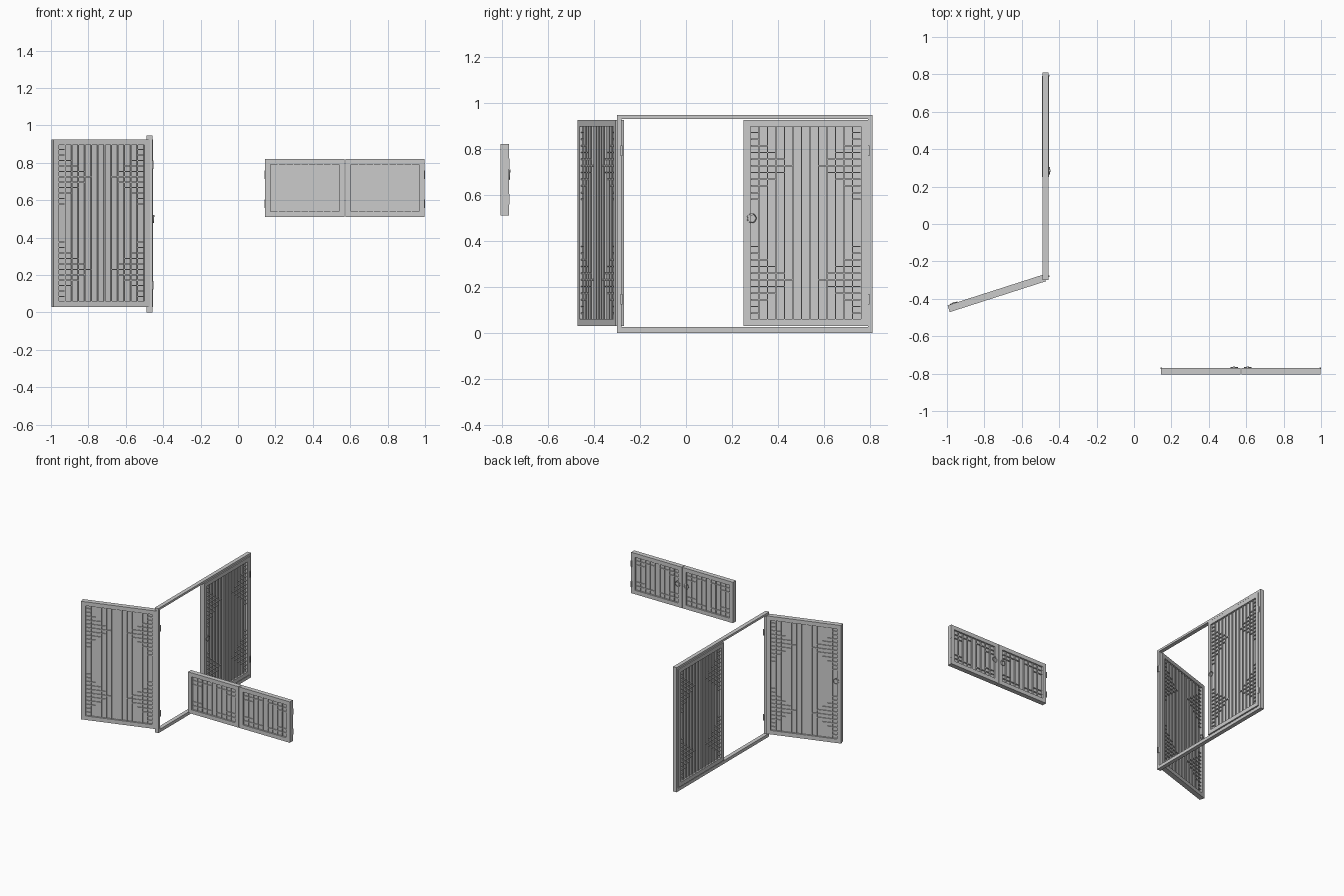
import bpy, bmesh, math
from mathutils import Matrix, Vector

if "Cube" in bpy.data.objects:
    bpy.data.objects.remove(bpy.data.objects["Cube"])

grey = bpy.data.materials.new("plain_grey")
grey.use_nodes = True
grey.diffuse_color = (0.6, 0.6, 0.6, 1)
grey.node_tree.nodes["Principled BSDF"].inputs["Base Color"].default_value = (0.6, 0.6, 0.6, 1)


def box(bm, x, y, z):
    """Box from three (low, high) ranges."""
    size = Vector((x[1] - x[0], y[1] - y[0], z[1] - z[0]))
    mid = Vector((sum(x), sum(y), sum(z))) / 2
    bmesh.ops.create_cube(bm, size=1, matrix=Matrix.Translation(mid) @ Matrix.Diagonal(size).to_4x4())


def finish(bm, name, matrix=Matrix()):
    mesh = bpy.data.meshes.new(name)
    bm.to_mesh(mesh)
    bm.free()
    mesh.materials.append(grey)
    ob = bpy.data.objects.new(name, mesh)
    ob.matrix_world = matrix
    bpy.context.collection.objects.link(ob)
    return ob


def border(name, w, h, y, side, bottom, top, matrix=Matrix()):
    """Rectangular frame of two stiles and two rails."""
    bm = bmesh.new()
    for x in ((0, side), (w - side, w)):
        box(bm, x, y, (0, h))
    for z in ((0, bottom), (h - top, h)):
        box(bm, (side, w - side), y, z)
    return finish(bm, name, matrix)


def ring_handle(name, x, z, face, side, matrix):
    """Round pull: a boss plus a hanging ring lying against the stile."""
    bm = bmesh.new()
    turn = Matrix.Rotation(math.pi / 2, 4, 'X')
    bmesh.ops.create_cone(bm, cap_ends=True, segments=12, radius1=0.006, radius2=0.006, depth=0.008,
                          matrix=Matrix.Translation((x, side * (face + 0.003), z + 0.018)) @ turn)
    tube, radius, n, m = 0.002, 0.019, 24, 6
    loops = []
    for i in range(n):
        a = math.tau * i / n
        loop = []
        for j in range(m):
            b = math.tau * j / m
            r = radius + tube * math.cos(b)
            loop.append(bm.verts.new((x + r * math.cos(a), side * (face + 0.002 + tube * math.sin(b)),
                                      z + r * math.sin(a))))
        loops.append(loop)
    for i in range(n):
        p, q = loops[i], loops[(i + 1) % n]
        for j in range(m):
            k = (j + 1) % m
            bm.faces.new((p[j], p[k], q[k], q[j]))
    bmesh.ops.recalc_face_normals(bm, faces=bm.faces)
    finish(bm, name, matrix)


def lattice(name, w, h, rim, half, cells, rows, matrix):
    """Upright bars and horizontal dashes; rows lists (height, cells reached from each side)."""
    bm = bmesh.new()
    step = (w - 2 * rim) / cells
    bar = 0.003
    for i in range(1, cells):
        x = rim + i * step
        box(bm, (x - bar, x + bar), (-half, half), (rim, h - rim))
    for z, reach in rows:
        for i in range(reach):
            for c in (i, cells - 1 - i):
                x = rim + c * step
                box(bm, (x + bar, x + step - bar), (-half, half), (z - bar, z + bar))
    finish(bm, name, matrix)


def leaf(name, w, h, rim, thick, cells, rows, side, handle_x, matrix):
    """Framed leaf, hinge edge at local x = 0, handle on the given side."""
    half = thick / 2
    border(name + "_frame", w, h, (-half, half), rim, rim, rim, matrix)
    bm = bmesh.new()
    box(bm, (rim, w - rim), (-0.005, 0.005), (rim, h - rim))
    finish(bm, name + "_panel", matrix)
    lattice(name + "_lattice", w, h, rim, half - 0.006, cells, rows, matrix)
    ring_handle(name + "_handle", handle_x, h / 2 + 0.02, half, side, matrix)


def hinges(name, points, size):
    bm = bmesh.new()
    for p in points:
        box(bm, *[(c - s / 2, c + s / 2) for c, s in zip(p, size)])
    finish(bm, name)


def place(x, y, z, degrees):
    return Matrix.Translation((x, y, z)) @ Matrix.Rotation(math.radians(degrees), 4, 'Z')


# Door frame
border("door_frame", 1.11, 0.945, (-0.015, 0.015), 0.02, 0.024, 0.016, place(-0.473, -0.3, 0, 90))

# Door leaves, with four inward-pointing stepped lattice patches
door_rows = []
for middle in (0.695, 0.2):
    for k in range(-5, 6):
        door_rows.append((middle + k * 0.029, max(1, 5 - abs(k))))
leaf("closed_door", 0.54, 0.895, 0.03, 0.038, 13, door_rows, 1, 0.505, place(-0.473, 0.79, 0.03, -90))
leaf("open_door", 0.54, 0.895, 0.03, 0.038, 13, door_rows, -1, 0.505, place(-0.477, -0.288, 0.03, 197.8))

# Window leaves, with dashes along the top and bottom
window_rows = [(0.06, 4), (0.09, 2), (0.22, 2), (0.25, 4)]
leaf("left_window", 0.424, 0.31, 0.03, 0.036, 9, window_rows, -1, 0.39, place(0.998, -0.787, 0.51, 180))
leaf("right_window", 0.424, 0.31, 0.03, 0.036, 9, window_rows, 1, 0.39, place(0.145, -0.787, 0.51, 0))

# Hinges
hinges("door_hinges", [(-0.456, y, z) for y in (-0.28, 0.792) for z in (0.145, 0.79)], (0.01, 0.009, 0.045))
hinges("window_hinges", [(x, -0.77, z) for x in (0.145, 0.996) for z in (0.58, 0.735)], (0.009, 0.008, 0.045))
